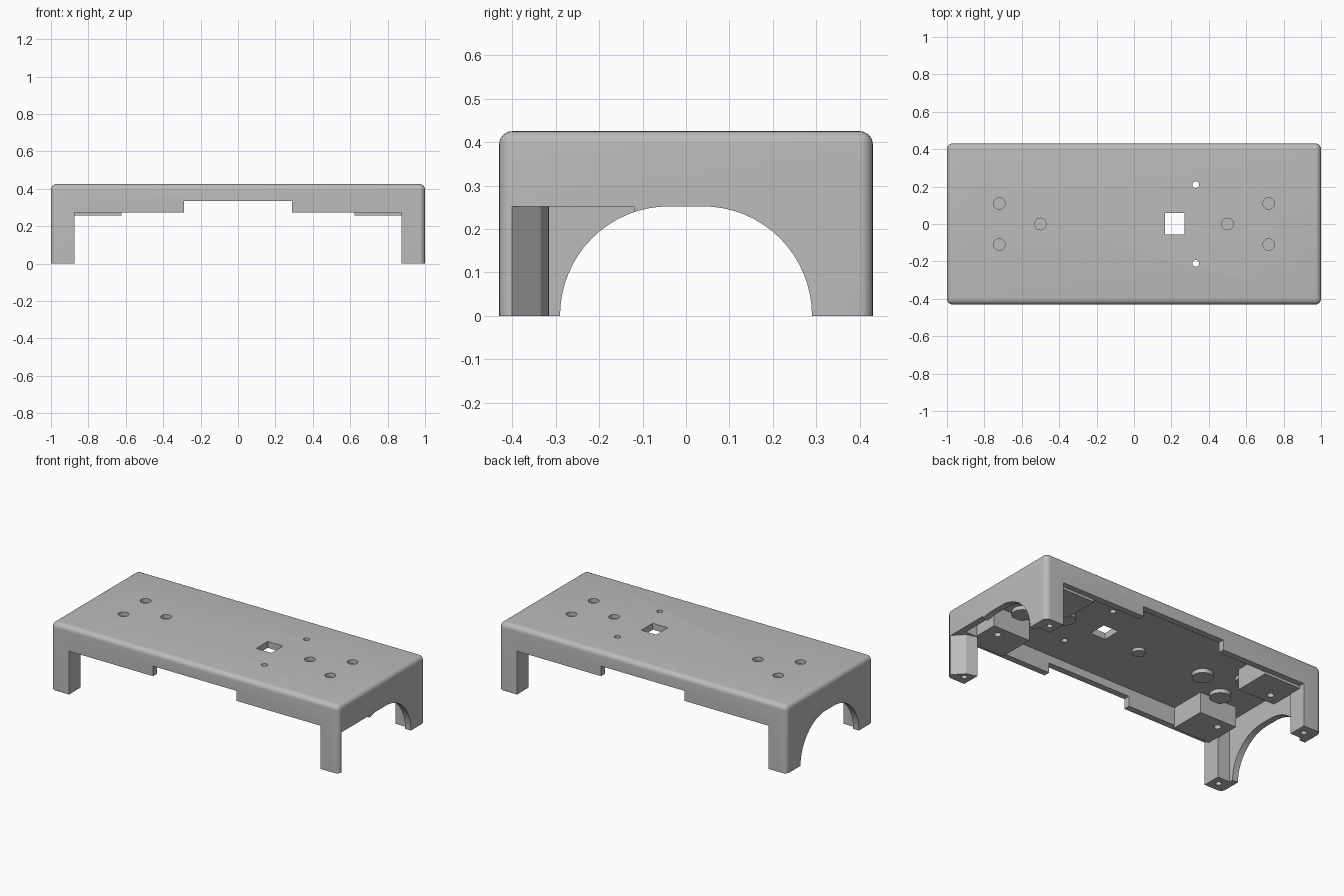
import bpy, bmesh, math
from mathutils import Vector

cube = bpy.data.objects.get("Cube")
if cube:
    bpy.data.objects.remove(cube, do_unlink=True)

grey = bpy.data.materials.new("plain_grey")
grey.use_nodes = True
grey.diffuse_color = (0.5, 0.5, 0.5, 1)
grey.node_tree.nodes["Principled BSDF"].inputs["Base Color"].default_value = (0.5, 0.5, 0.5, 1)


def finish(bm, name):
    bmesh.ops.recalc_face_normals(bm, faces=bm.faces)
    mesh = bpy.data.meshes.new(name)
    bm.to_mesh(mesh)
    bm.free()
    mesh.materials.append(grey)
    ob = bpy.data.objects.new(name, mesh)
    bpy.context.collection.objects.link(ob)
    return ob


def prism(name, outline, offset, depth):
    """Extrude a closed outline of 3D points along depth."""
    bm = bmesh.new()
    face = bm.faces.new([bm.verts.new(Vector(p) + Vector(offset)) for p in outline])
    out = bmesh.ops.extrude_face_region(bm, geom=[face])
    bmesh.ops.translate(bm, vec=depth, verts=[v for v in out["geom"] if isinstance(v, bmesh.types.BMVert)])
    return finish(bm, name)


def box(name, x0, x1, y0, y1, z0, z1):
    return prism(name, [(x0, y0, z0), (x1, y0, z0), (x1, y1, z0), (x0, y1, z0)], (0, 0, 0), (0, 0, z1 - z0))


def disc(name, x, y, r, z0, z1):
    turns = [math.tau * i / 32 for i in range(32)]
    return prism(name, [(r * math.cos(a), r * math.sin(a), 0) for a in turns], (x, y, z0), (0, 0, z1 - z0))


def cut(ob, cutter):
    cutter.hide_render = True
    mod = ob.modifiers.new("cut", "BOOLEAN")
    mod.operation = "DIFFERENCE"
    mod.solver = "EXACT"
    mod.object = cutter
    bpy.ops.object.select_all(action="DESELECT")
    bpy.context.view_layer.objects.active = ob
    ob.select_set(True)
    bpy.ops.object.modifier_apply(modifier=mod.name)
    bpy.data.objects.remove(cutter, do_unlink=True)


def smooth(ob):
    bpy.ops.object.select_all(action="DESELECT")
    bpy.context.view_layer.objects.active = ob
    ob.select_set(True)
    bpy.ops.object.shade_smooth_by_angle(angle=math.radians(30))


L, W, H = 1.0, 0.43, 0.425
CEILING = 0.385
LEG = 0.875

# Outer shell, rounded everywhere except along the bottom
shell = box("cover_shell", -L, L, -W, W, 0, H)
bm = bmesh.new()
bm.from_mesh(shell.data)
edges = [e for e in bm.edges if max(v.co.z for v in e.verts) > 0.1]
bmesh.ops.bevel(bm, geom=edges, offset=0.03, segments=6, profile=0.5, affect="EDGES")
bm.to_mesh(shell.data)
bm.free()

# Cavity, leaving square columns in the four corners
cut(shell, box("cavity_long", -LEG, LEG, -0.39, 0.39, -0.1, CEILING))
cut(shell, box("cavity_wide", -0.96, 0.96, -0.315, 0.315, -0.1, CEILING))

# Openings along the front and back
cut(shell, box("side_opening", -LEG, LEG, -1, 1, -0.1, 0.272))
cut(shell, box("side_notch", -0.29, 0.29, -1, 1, 0.2, 0.335))

# Arch through both ends
quarter = [math.pi / 2 * i / 16 for i in range(17)]
right_half = [(0, 0.04 + 0.25 * math.cos(a), 0.252 * math.sin(a)) for a in quarter]
arch = right_half + [(0, -y, z) for x, y, z in reversed(right_half)]
arch += [(0, -0.29, -0.1), (0, 0.29, -0.1)]
cut(shell, prism("end_arch", arch, (-1.2, 0, 0), (2.4, 0, 0)))

# Side exit beside the front left leg, with an angled leg face
exit_plan = [(1.1, -0.4), (1, -0.4), (0.94, -0.335), (0.87, -0.315), (0.8, -0.315), (0.8, -0.12), (1.1, -0.12)]
cut(shell, prism("side_exit", [(x, y, 0) for x, y in exit_plan], (0, 0, -0.1), (0, 0, 0.352)))

# Window and small holes through the top
cut(shell, box("window", 0.165, 0.27, -0.055, 0.06, 0.3, 0.5))
for y in (-0.21, 0.21):
    cut(shell, disc("pin_hole", 0.33, y, 0.018, 0.3, 0.5))

# Shallow round recesses in the top, each with a boss beneath
for side in (-1, 1):
    for x, y in ((0.5, 0), (0.72, 0.11), (0.72, -0.11)):
        cut(shell, disc("recess", side * x, y, 0.031, 0.4, 0.5))
        smooth(disc("recess_boss", side * x, y, 0.06, 0.36, 0.395))
smooth(disc("centre_boss", -0.06, -0.03, 0.037, 0.365, 0.395))

# Screw holes under the legs, and mounting blocks inside the corners
for sx in (-1, 1):
    for sy in (-1, 1):
        cut(shell, disc("leg_hole", sx * 0.925, sy * 0.37, 0.017, -0.1, 0.1))
        xs = sorted((sx * 0.622, sx * 0.88))
        ys = sorted((sy * 0.165, sy * 0.395))
        block = box("mounting_block", *xs, *ys, 0.256, 0.39)
        cut(block, disc("block_hole", sx * 0.8, sy * 0.23, 0.02, 0.2, 0.33))
        smooth(block)

smooth(shell)
